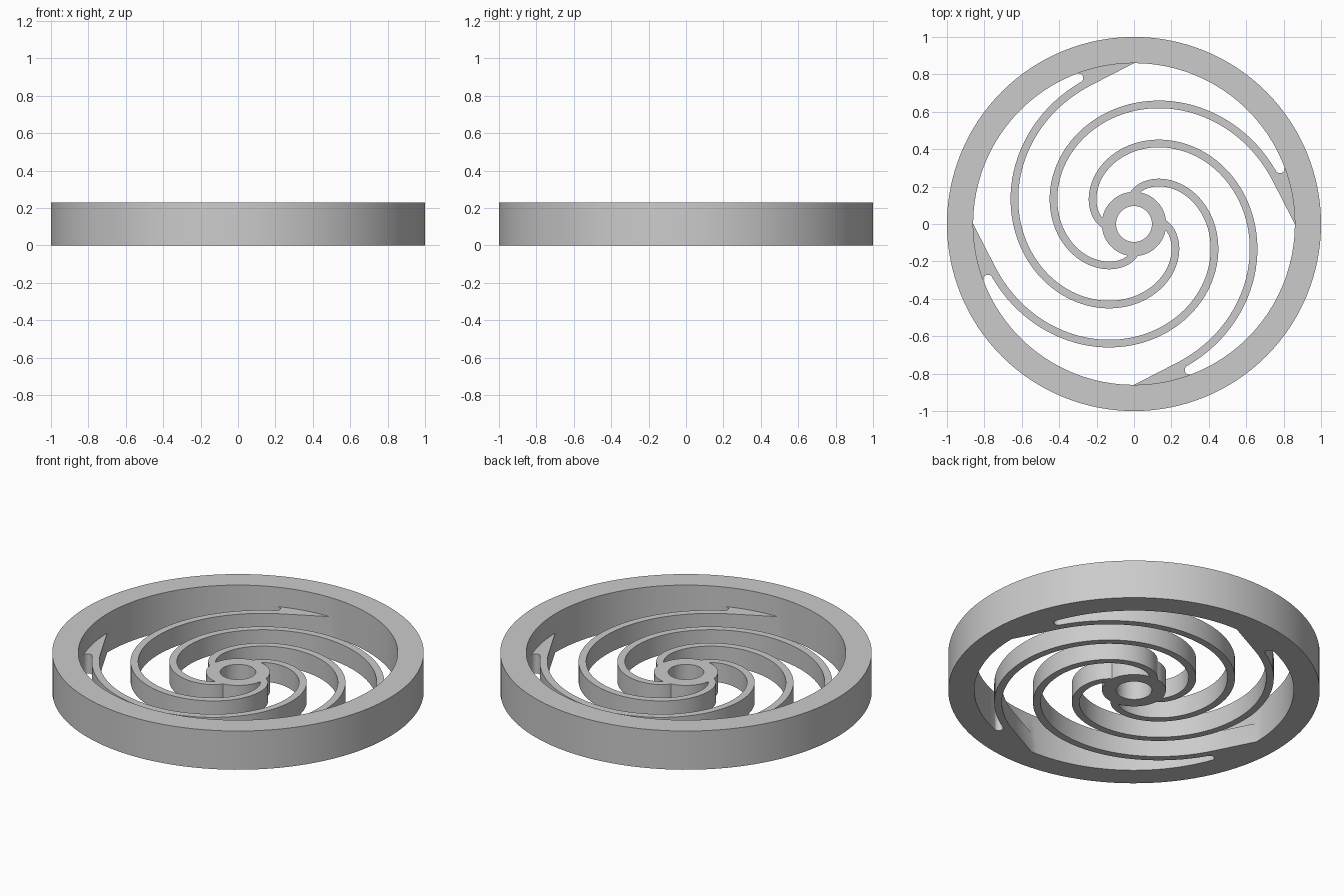
import bpy, bmesh
from math import sin, cos, pi, sqrt, atan2, hypot, radians

if "Cube" in bpy.data.objects:
    bpy.data.objects.remove(bpy.data.objects["Cube"])

HEIGHT, WEB = 0.23, 0.115      # rim height, web height
RIM_OUT, RIM_IN = 1.0, 0.86
HUB_OUT, HUB_IN = 0.172, 0.096
BASE = 0.133                   # base circle of the involute arms
EDGE_OUT, EDGE_IN = 0.66, 0.619
NOTCH = 0.025
SEGS = 128

grey = bpy.data.materials.new("plain grey")
grey.use_nodes = True
grey.diffuse_color = (0.6, 0.6, 0.6, 1)
grey.node_tree.nodes["Principled BSDF"].inputs["Base Color"].default_value = (0.6, 0.6, 0.6, 1)


def finish(name, bm):
    bmesh.ops.recalc_face_normals(bm, faces=bm.faces)
    mesh = bpy.data.meshes.new(name)
    bm.to_mesh(mesh)
    bm.free()
    mesh.materials.append(grey)
    obj = bpy.data.objects.new(name, mesh)
    bpy.context.collection.objects.link(obj)
    return obj


def tube(name, outer, inner, height):
    bm = bmesh.new()
    loops = []
    for r, z in ((outer, 0), (outer, height), (inner, height), (inner, 0)):
        loops.append([bm.verts.new((r * cos(2 * pi * i / SEGS), r * sin(2 * pi * i / SEGS), z))
                      for i in range(SEGS)])
    for k in range(4):
        a, b = loops[k], loops[(k + 1) % 4]
        for i in range(SEGS):
            j = (i + 1) % SEGS
            bm.faces.new((a[i], a[j], b[j], b[i]))
    return finish(name, bm)


def prism(name, outline, height):
    bm = bmesh.new()
    face = bm.faces.new([bm.verts.new((x, y, 0)) for x, y in outline])
    top = bmesh.ops.extrude_face_region(bm, geom=[face], use_keep_orig=True)["geom"]
    bmesh.ops.translate(bm, vec=(0, 0, height),
                        verts=[v for v in top if isinstance(v, bmesh.types.BMVert)])
    return finish(name, bm)


def involute(start, t):
    reach = start + BASE * t
    return (BASE * cos(t) + reach * sin(t), -BASE * sin(t) + reach * cos(t))


def span(a, b, n):
    return [a + (b - a) * i / n for i in range(n + 1)]


def arm_outline():
    # Rounded notch touching both the arm's outer edge and the rim
    reach = sqrt((RIM_IN - NOTCH) ** 2 - BASE ** 2)
    t_notch = (reach - EDGE_OUT - NOTCH) / BASE
    cx, cy = involute(EDGE_OUT + NOTCH, t_notch)
    a_rim = atan2(cy, cx)
    a_arm = atan2(-cos(t_notch), -sin(t_notch))
    # Inner edge, running off straight to the rim
    pts = [involute(EDGE_IN, t) for t in span(-4.25, 1.1, 90)]
    pts.append((RIM_IN, 0))
    # Root buried in the rim
    buried = RIM_IN + 0.04
    pts += [(buried * cos(a), buried * sin(a)) for a in span(0, a_rim, 6)]
    pts += [(cx + NOTCH * cos(a), cy + NOTCH * sin(a)) for a in span(a_rim, a_arm, 12)]
    # Outer edge back to the hub
    pts += [involute(EDGE_OUT, t) for t in span(t_notch, -4.25, 90)[1:]]
    return pts


wheel = tube("spiral_wheel", RIM_OUT, RIM_IN, HEIGHT)
parts = [tube("hub", HUB_OUT, HUB_IN, WEB)]
outline = arm_outline()
for k in range(4):
    c, s = cos(k * pi / 2), sin(k * pi / 2)
    parts.append(prism("spiral_arm", [(x * c - y * s, x * s + y * c) for x, y in outline], WEB))

# Merge arms and hub with the rim
bpy.context.view_layer.objects.active = wheel
for part in parts:
    mod = wheel.modifiers.new("merge", "BOOLEAN")
    mod.operation = "UNION"
    mod.solver = "EXACT"
    mod.object = part
    bpy.ops.object.modifier_apply(modifier=mod.name)
for part in parts:
    bpy.data.objects.remove(part)

for obj in bpy.context.selected_objects:
    obj.select_set(False)
wheel.select_set(True)
bpy.ops.object.shade_smooth_by_angle(angle=radians(30))
